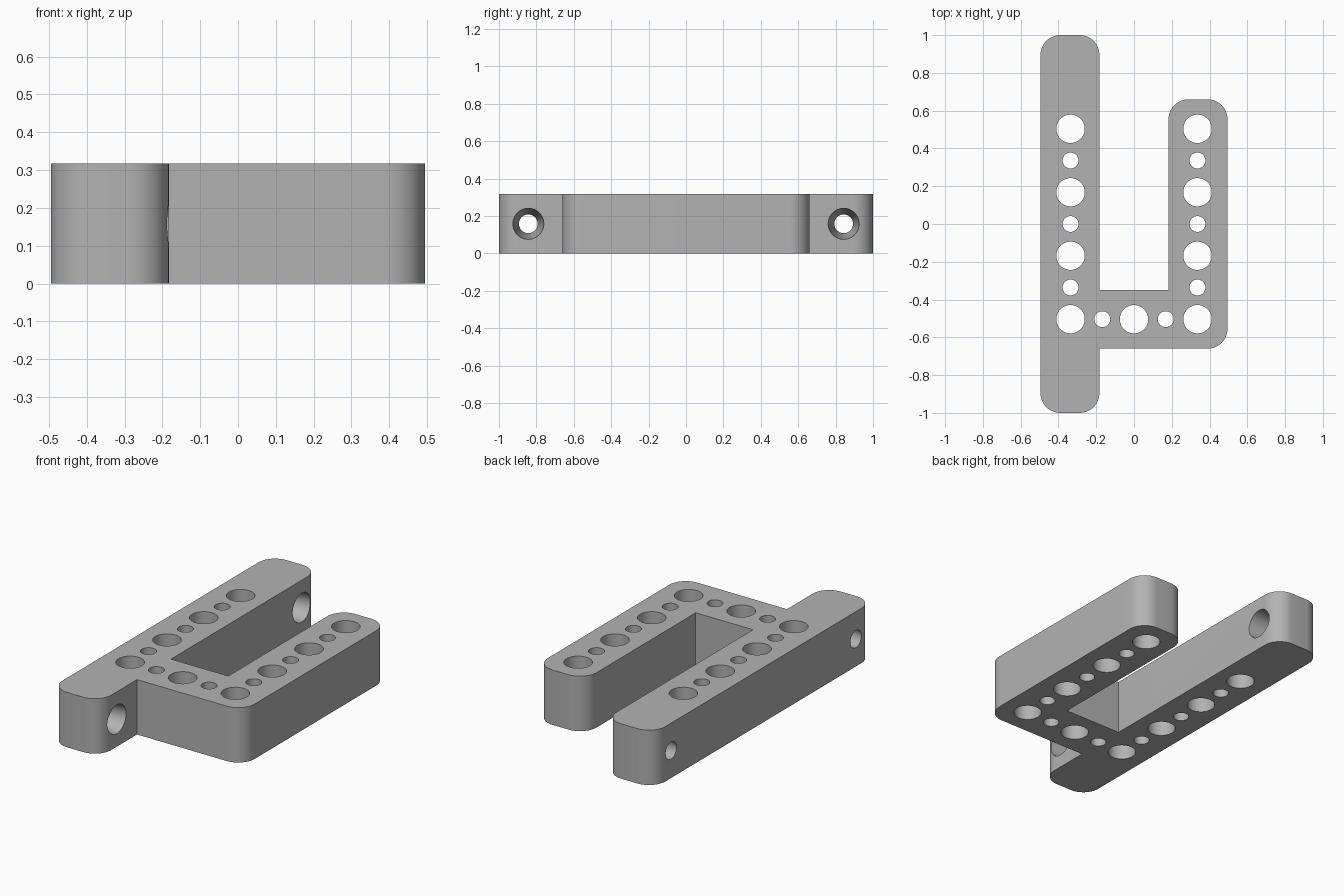
import bpy, bmesh
from math import sin, cos, pi
from mathutils import Vector, Matrix

cube = bpy.data.objects.get("Cube")
if cube:
    bpy.data.objects.remove(cube, do_unlink=True)

HEIGHT, RADIUS, PITCH = 0.317, 0.105, 0.168
OUT, INNER = 0.495, 0.183

grey = bpy.data.materials.new("plain grey")
grey.use_nodes = True
colour = (0.45, 0.45, 0.45, 1)
grey.diffuse_color = colour
grey.node_tree.nodes["Principled BSDF"].inputs["Base Color"].default_value = colour


def make_object(name, bm):
    bmesh.ops.recalc_face_normals(bm, faces=bm.faces[:])
    mesh = bpy.data.meshes.new(name)
    bm.to_mesh(mesh)
    bm.free()
    mesh.materials.append(grey)
    obj = bpy.data.objects.new(name, mesh)
    bpy.context.collection.objects.link(obj)
    return obj


def rounded_outline(corners, steps=12):
    """Replace each marked right-angle corner by a quarter arc."""
    points = []
    for i, (x, y, rounded) in enumerate(corners):
        p = Vector((x, y, 0))
        if not rounded:
            points.append(p)
            continue
        before = (Vector((*corners[i - 1][:2], 0)) - p).normalized()
        after = (Vector((*corners[(i + 1) % len(corners)][:2], 0)) - p).normalized()
        centre = p + RADIUS * (before + after)
        for s in range(steps + 1):
            t = s / steps * pi / 2
            points.append(centre - RADIUS * (after * cos(t) + before * sin(t)))
    return points


# Bracket body: long bar, cross bar and short arm in one profile
corners = [(-OUT, -1, True), (-INNER, -1, True), (-INNER, -0.66, False),
           (OUT, -0.66, True), (OUT, 0.66, True), (INNER, 0.66, True),
           (INNER, -0.35, False), (-INNER, -0.35, False),
           (-INNER, 1, True), (-OUT, 1, True)]
bm = bmesh.new()
base = bm.faces.new([bm.verts.new(p) for p in rounded_outline(corners)])
top = bmesh.ops.extrude_face_region(bm, geom=[base])["geom"]
bmesh.ops.translate(bm, vec=(0, 0, HEIGHT),
                    verts=[g for g in top if isinstance(g, bmesh.types.BMVert)])
body = make_object("bracket_body", bm)

# Cutters: alternating large and small holes along the U
bm = bmesh.new()
spots = [(side * 2 * PITCH, k * PITCH, k) for side in (-1, 1) for k in range(-3, 4)]
spots += [(k * PITCH, -3 * PITCH, k + 1) for k in (-1, 0, 1)]
for x, y, k in spots:
    r = 0.075 if k % 2 else 0.042
    bmesh.ops.create_cone(bm, cap_ends=True, segments=48, radius1=r, radius2=r,
                          depth=1, matrix=Matrix.Translation((x, y, HEIGHT / 2)))

# Cutters: tapered cross holes at both ends of the long bar
thickness = OUT - INNER
slope = 0.033 / thickness
extra = 0.05
for y in (-0.843, 0.843):
    place = Matrix.Translation((-(OUT + INNER) / 2, y, HEIGHT / 2))
    bmesh.ops.create_cone(bm, cap_ends=True, segments=48,
                          radius1=0.05 - slope * extra, radius2=0.083 + slope * extra,
                          depth=thickness + 2 * extra,
                          matrix=place @ Matrix.Rotation(pi / 2, 4, "Y"))
cutter = make_object("hole_cutter", bm)
cutter.hide_render = True

# Cut the holes, then drop the cutter
cut = body.modifiers.new("holes", "BOOLEAN")
cut.operation, cut.solver, cut.object = "DIFFERENCE", "EXACT", cutter
bpy.ops.object.select_all(action="DESELECT")
body.select_set(True)
bpy.context.view_layer.objects.active = body
bpy.ops.object.modifier_apply(modifier=cut.name)
bpy.data.objects.remove(cutter, do_unlink=True)
bpy.ops.object.shade_smooth_by_angle(angle=pi / 6)
